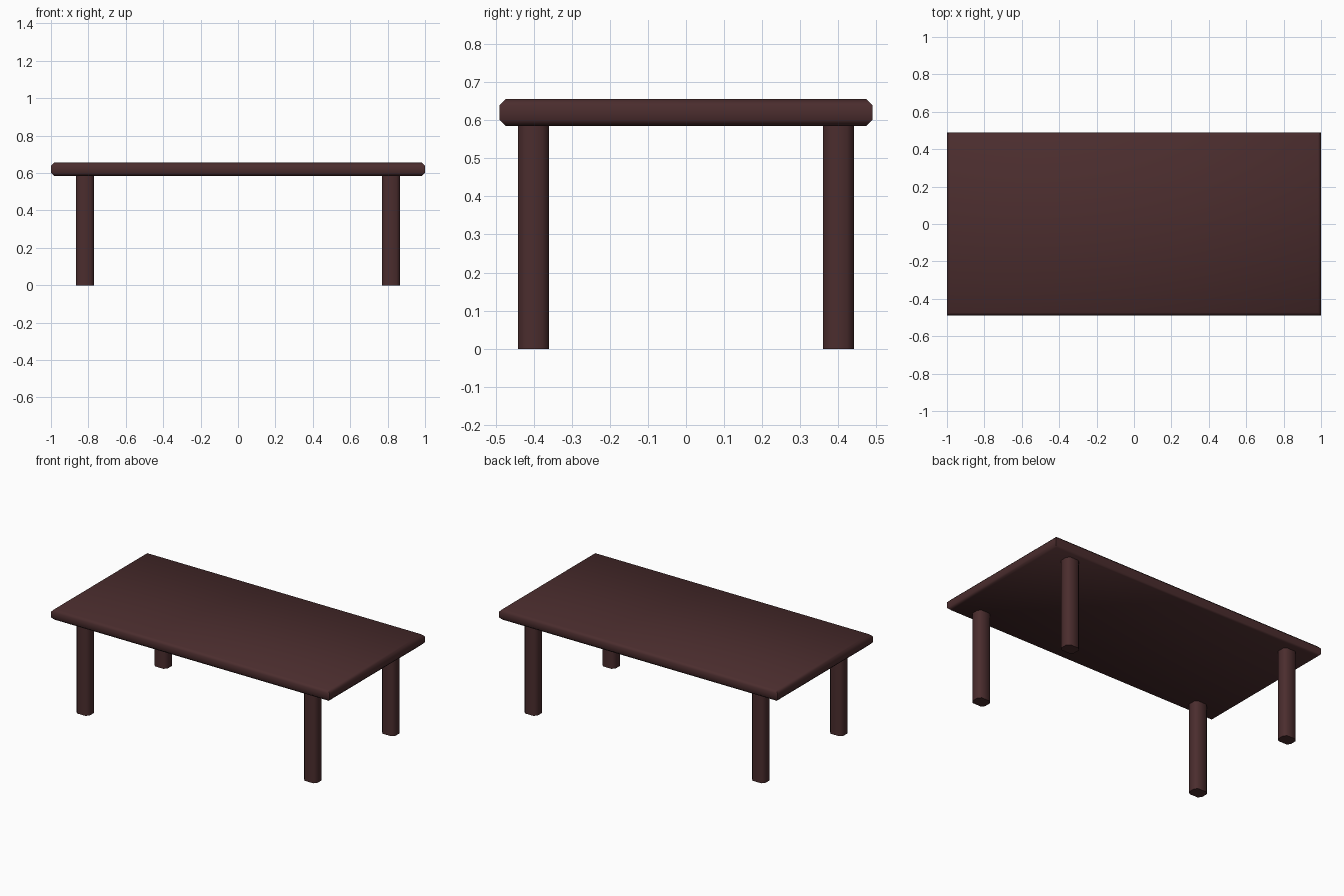
import bpy, bmesh, math

if "Cube" in bpy.data.objects:
    bpy.data.objects.remove(bpy.data.objects["Cube"])

wood = bpy.data.materials.new("dark_wood")
wood.diffuse_color = (0.07, 0.026, 0.027, 1)
wood.use_nodes = True
wood.node_tree.nodes["Principled BSDF"].inputs["Base Color"].default_value = wood.diffuse_color


def beveled_box(name, center, size, bevel, vertical):
    """Box with only its vertical or only its horizontal edges chamfered."""
    bm = bmesh.new()
    bmesh.ops.create_cube(bm, size=1)
    bmesh.ops.scale(bm, vec=size, verts=bm.verts)

    def is_vertical(e):
        return abs(e.verts[0].co.z - e.verts[1].co.z) > 1e-4

    edges = [e for e in bm.edges if is_vertical(e) == vertical]
    bmesh.ops.bevel(bm, geom=edges, offset=bevel, segments=1,
                    profile=0.5, affect='EDGES')
    mesh = bpy.data.meshes.new(name)
    bm.to_mesh(mesh)
    bm.free()
    obj = bpy.data.objects.new(name, mesh)
    obj.location = center
    mesh.materials.append(wood)
    bpy.context.collection.objects.link(obj)
    bpy.ops.object.select_all(action='DESELECT')
    obj.select_set(True)
    bpy.context.view_layer.objects.active = obj
    bpy.ops.object.shade_smooth_by_angle(angle=math.radians(50))
    return obj


# Tabletop with chamfered rim
beveled_box("tabletop", (0, 0, 0.62), (2.0, 0.98, 0.07), 0.016, False)

# Four legs with chamfered vertical edges
for side, sx in (("left", -1), ("right", 1)):
    for end, sy in (("front", -1), ("back", 1)):
        beveled_box(f"{end}_{side}_leg", (sx * 0.818, sy * 0.40, 0.2935),
                    (0.096, 0.081, 0.587), 0.018, True)
